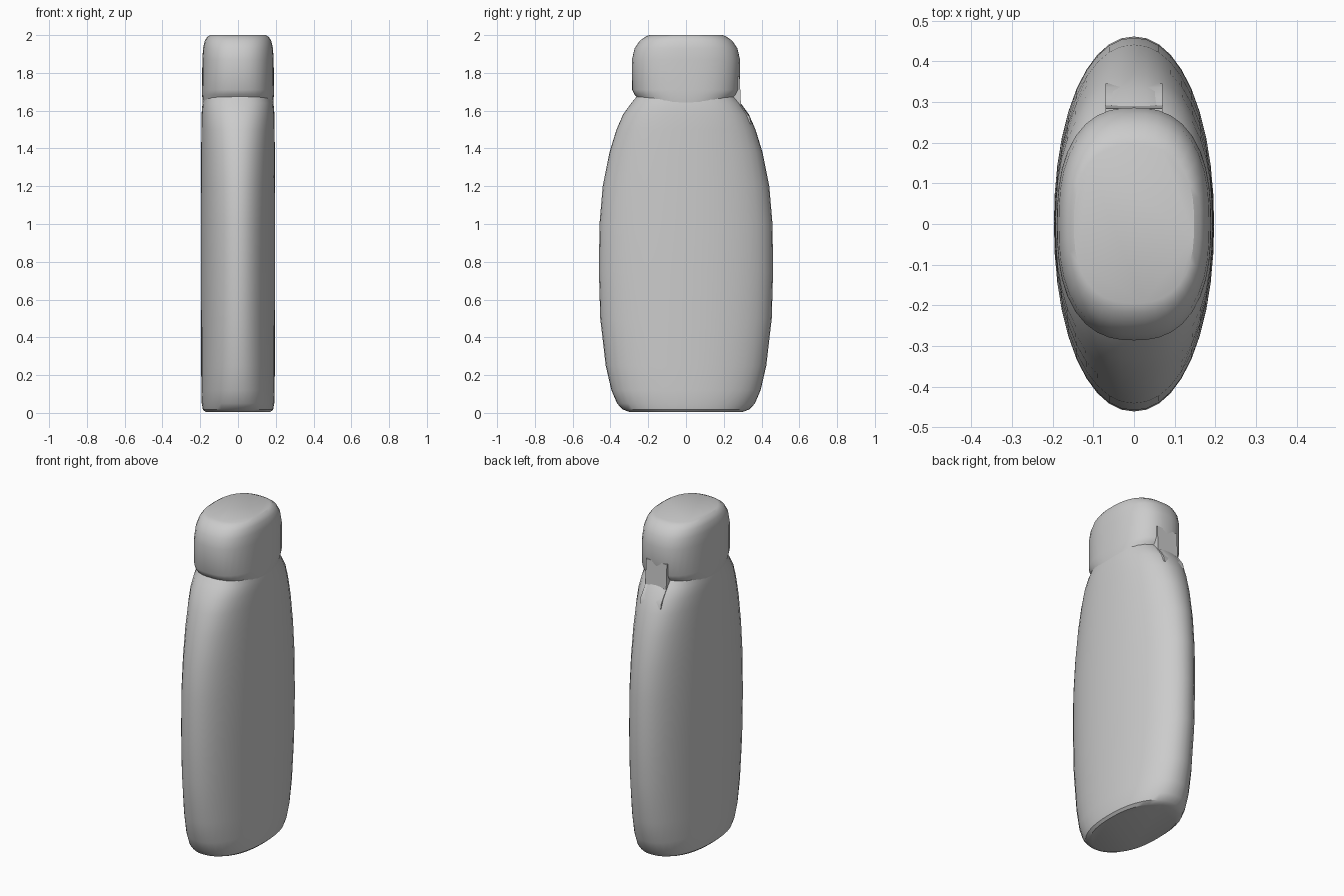
import bpy, bmesh, math

if "Cube" in bpy.data.objects:
    bpy.data.objects.remove(bpy.data.objects["Cube"])

SEGMENTS = 40


def oval(rx, ry, power):
    """Superellipse outline; a higher power makes a boxier oval."""
    points = []
    for i in range(SEGMENTS):
        a = 2 * math.pi * i / SEGMENTS
        c, s = math.cos(a), math.sin(a)
        r = (abs(c) ** power + abs(s) ** power) ** (-1 / power)
        points.append((rx * r * c, ry * r * s))
    return points


def loft(name, rings):
    """Skin stacked ovals given as (z, half x, half y, power)."""
    bm = bmesh.new()
    loops = [[bm.verts.new((x, y, z)) for x, y in oval(rx, ry, p)]
             for z, rx, ry, p in rings]
    for low, high in zip(loops, loops[1:]):
        for i in range(SEGMENTS):
            j = (i + 1) % SEGMENTS
            bm.faces.new((low[i], low[j], high[j], high[i]))
    bm.faces.new(loops[0][::-1])
    bm.faces.new(loops[-1])
    return finish(name, bm)


def finish(name, bm):
    bmesh.ops.recalc_face_normals(bm, faces=bm.faces)
    mesh = bpy.data.meshes.new(name)
    bm.to_mesh(mesh)
    bm.free()
    obj = bpy.data.objects.new(name, mesh)
    bpy.context.collection.objects.link(obj)
    bpy.ops.object.select_all(action='DESELECT')
    obj.select_set(True)
    bpy.context.view_layer.objects.active = obj
    bpy.ops.object.shade_smooth_by_angle(angle=math.radians(32))
    return obj


# Flattened oval bottle body, narrowing only in y toward the shoulders
loft("bottle_body", [
    (0.005, 0.172, 0.300, 2.3),
    (0.018, 0.186, 0.335, 2.25),
    (0.05, 0.192, 0.365, 2.2),
    (0.12, 0.194, 0.395, 2.2),
    (0.25, 0.195, 0.425, 2.15),
    (0.50, 0.196, 0.454, 2.1),
    (0.75, 0.197, 0.461, 2.1),
    (1.00, 0.197, 0.458, 2.1),
    (1.20, 0.196, 0.441, 2.1),
    (1.38, 0.195, 0.405, 2.2),
    (1.50, 0.194, 0.368, 2.3),
    (1.58, 0.193, 0.333, 2.4),
    (1.64, 0.188, 0.290, 2.5),
    (1.70, 0.175, 0.240, 2.5),
])

# Flip cap, flush with the broad faces of the body
loft("cap", [
    (1.59, 0.180, 0.190, 2.5),
    (1.65, 0.188, 0.240, 2.5),
    (1.685, 0.190, 0.272, 2.5),
    (1.71, 0.190, 0.285, 2.5),
    (1.87, 0.189, 0.286, 2.5),
    (1.93, 0.185, 0.272, 2.5),
    (1.97, 0.176, 0.245, 2.5),
    (1.99, 0.163, 0.218, 2.5),
    (2.00, 0.148, 0.195, 2.5),
])

# Hinge strap at the back, with a small foot on the shoulder
profile = [(0.22, 1.78), (0.284, 1.78), (0.291, 1.63), (0.312, 1.60),
           (0.337, 1.565), (0.345, 1.53), (0.29, 1.53), (0.22, 1.60)]
bm = bmesh.new()
side = bm.faces.new([bm.verts.new((-0.07, y, z)) for y, z in profile])
moved = bmesh.ops.extrude_face_region(bm, geom=[side])["geom"]
bmesh.ops.translate(bm, vec=(0.14, 0, 0),
                    verts=[v for v in moved if isinstance(v, bmesh.types.BMVert)])
finish("hinge_strap", bm)
